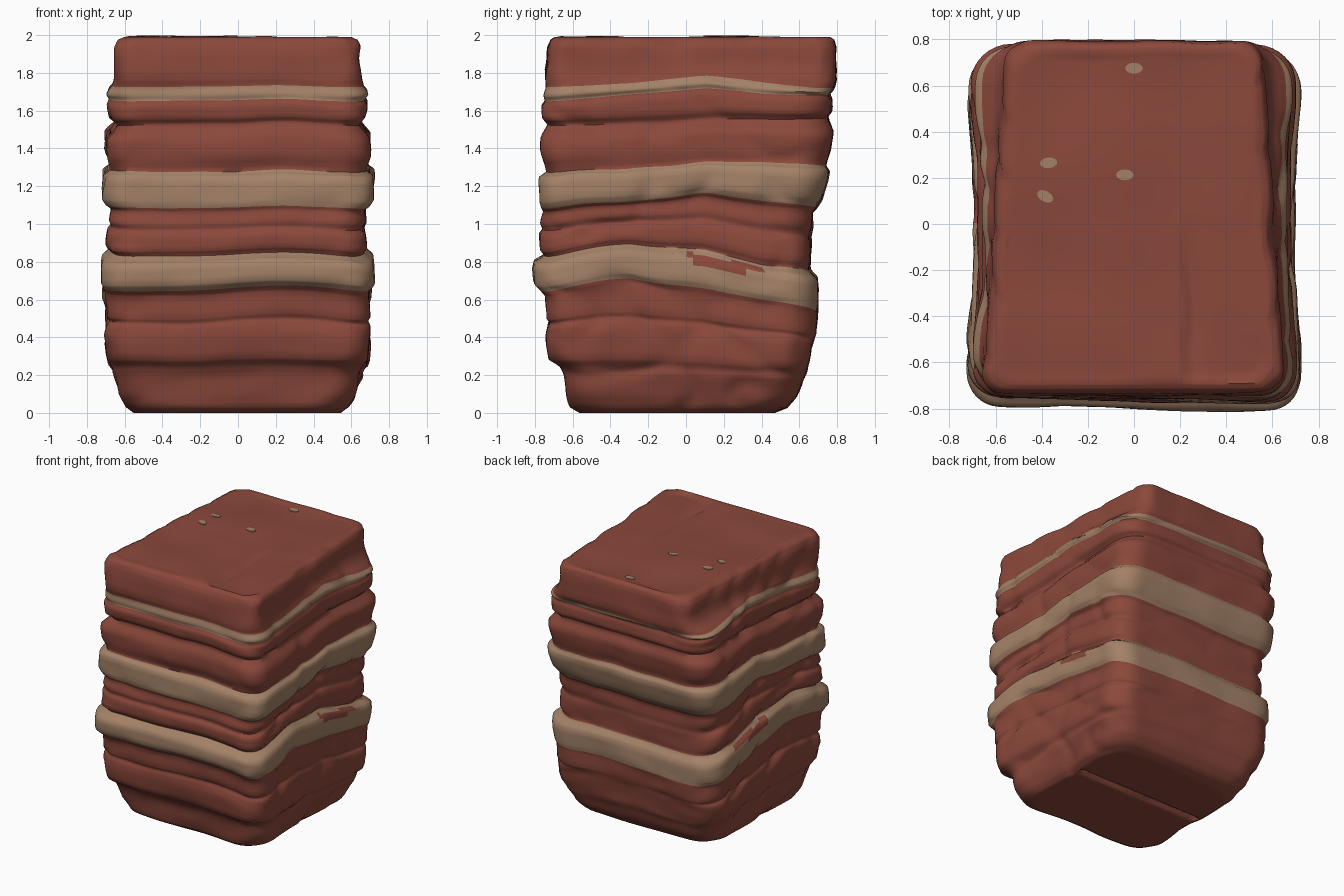
import bpy, bmesh, math
from mathutils import Vector, noise

if "Cube" in bpy.data.objects:
    bpy.data.objects.remove(bpy.data.objects["Cube"])


def material(name, rgb):
    m = bpy.data.materials.new(name)
    m.diffuse_color = (*rgb, 1)
    m.use_nodes = True
    m.node_tree.nodes["Principled BSDF"].inputs["Base Color"].default_value = m.diffuse_color
    return m


RED = material("red clay", (0.258, 0.065, 0.044))
TAN = material("tan sandstone", (0.37, 0.222, 0.137))

# Profile rows: nominal height, half width, front y, back y
PROFILE = [
    (0.0, .56, -.55, .46), (.03, .60, -.60, .53), (.10, .635, -.62, .585), (.20, .66, -.635, .62),
    (.24, .665, -.66, .635), (.28, .695, -.715, .645), (.40, .71, -.735, .66), (.45, .70, -.73, .675),
    (.475, .685, -.72, .68), (.50, .70, -.735, .685), (.62, .70, -.735, .69), (.65, .71, -.765, .695),
    (.68, .725, -.80, .70), (.79, .72, -.80, .70), (.83, .665, -.735, .655), (.86, .69, -.765, .66),
    (.94, .685, -.765, .665), (.965, .665, -.745, .66), (1.0, .685, -.76, .67), (1.06, .675, -.745, .67),
    (1.08, .70, -.755, .69), (1.12, .72, -.765, .72), (1.25, .72, -.765, .765), (1.28, .68, -.725, .74),
    (1.36, .705, -.755, .765), (1.46, .705, -.76, .78), (1.53, .645, -.715, .74), (1.56, .685, -.75, .77),
    (1.62, .685, -.755, .77), (1.645, .67, -.735, .76), (1.68, .69, -.745, .775), (1.73, .665, -.735, .785),
    (1.77, .66, -.745, .80), (1.93, .66, -.735, .80), (1.975, .64, -.715, .785), (1.99, .61, -.69, .76),
]
# How bedding planes rise and fall from front to back
BED_Y = (-.75, -.3, .1, .4, .7)
BEDS = [
    (0, 0, 0, 0, 0, 0), (.2, .2, .2, .19, .18, .17), (.65, .65, .71, .66, .60, .55),
    (.83, .83, .895, .86, .78, .755), (1.08, 1.085, 1.12, 1.16, 1.12, 1.085),
    (1.28, 1.275, 1.295, 1.325, 1.33, 1.31), (1.53, 1.525, 1.53, 1.55, 1.56, 1.56),
    (1.645, 1.65, 1.685, 1.715, 1.695, 1.685), (1.73, 1.725, 1.745, 1.785, 1.755, 1.72),
    (1.93, 1.93, 1.93, 1.93, 1.93, 1.93), (2, 2, 2, 2, 2, 2),
]
TAN_BANDS = ((.65, .83), (1.08, 1.28), (1.645, 1.73))


def lerp_table(keys, vals, t):
    t = min(max(t, keys[0]), keys[-1])
    for i in range(len(keys) - 1):
        if t <= keys[i + 1]:
            f = (t - keys[i]) / (keys[i + 1] - keys[i])
            return vals[i] + (vals[i + 1] - vals[i]) * f
    return vals[-1]


def bed_height(z, x, y):
    h = lerp_table([b[0] for b in BEDS], [lerp_table(BED_Y, b[1:], y) for b in BEDS], z)
    fade = max(0, min(1, z / .5, (1.93 - z) / .5))
    if y < -.4:                                   # gentle hump on the front face
        h += fade * .022 * math.exp(-((x - .2) / .25) ** 2) * min(1, (-.4 - y) / .2)
    return h + fade * .018 * noise.noise((x * 3, y * 3.5, z * 1.5 + 4))


def rounded_ring(hw, y0, y1, rf, rb, straight=34, arc=9):
    pts = []
    corners = ((hw - rf, y0 + rf, -90, rf), (hw - rb, y1 - rb, 0, rb),
               (-hw + rb, y1 - rb, 90, rb), (-hw + rf, y0 + rf, 180, rf))
    for i, (cx, cy, a0, r) in enumerate(corners):
        for k in range(arc):
            a = math.radians(a0 + 90 * k / (arc - 1))
            pts.append(Vector((cx + r * math.cos(a), cy + r * math.sin(a), 0)))
        nx, ny, na, nr = corners[(i + 1) % 4]
        end = Vector((nx + nr * math.cos(math.radians(na)), ny + nr * math.sin(math.radians(na)), 0))
        start = pts[-1].copy()
        pts += [start.lerp(end, k / straight) for k in range(1, straight)]
    return pts


def top_height(x, y):
    z = 1.987 + .022 * noise.noise((x * 2.5, y * 2.5, 7))
    cx = .25 + .03 * noise.noise((y * 4, 2, 2))
    depth = min(1, max(0, (.05 - y) / .3))        # fissure fading towards the middle
    z -= depth * .022 * math.exp(-((x - cx) / .03) ** 2)
    z -= depth * .008 * min(1, max(0, (x - cx) / .05))
    return min(z, 2.0)


def bottom_height(x, y):
    return .035 * math.exp(-((y - .03) / .02) ** 2)


# Rock block: stacked rings, weathered by stretched noise
bm = bmesh.new()
rows, heights = [], []
STEPS = 3
fine = []
for a, b in zip(PROFILE, PROFILE[1:]):
    for s in range(STEPS):
        f = s / STEPS
        fine.append([p + (q - p) * f for p, q in zip(a, b)])
fine.append(list(PROFILE[-1]))

for z, hw, y0, y1 in fine:
    low = max(0, 1 - z / .4)
    slab = min(1, max(0, (z - 1.72) / .1))
    ring = []
    for p in rounded_ring(hw, y0, y1, .135 + .05 * low - .04 * slab, .17 + .03 * low - .06 * slab):
        x, y = p.x, p.y
        x *= 1 - slab * .15 * (y + .7) / 1.5      # top slab narrows to the back
        x *= 1 - (1 - slab) * .035 * max(0, 1 - (y / .5) ** 2)  # hollow sides
        if y < -.4:                               # front face slightly skewed
            y -= (1 - slab) * .022 * x * min(1, (-.4 - y) / .2)
        h = bed_height(z, x, y)
        out = Vector((p.x / hw, (p.y - (y0 + y1) / 2) / ((y1 - y0) / 2), 0))
        out = Vector((out.x ** 7, out.y ** 7, 0))
        if out.length > 0:
            out.normalize()
        side = abs(out.x)
        d = .010 * noise.noise((x * 2.5, y * 2.5, z * 3))
        d += .010 * noise.noise((x * 3, y * 3, z * 12))
        ridge = 1 - abs(noise.noise((x * 2 + 9, y * 2.6, h * 4 + y * 2)))
        d -= (.004 + .018 * side) * max(0, ridge - .85) / .15
        ring.append(bm.verts.new((x + out.x * d, y + out.y * d, max(0, h))))
    rows.append(ring)
    heights.append(z)
n = len(rows[0])


def bridge(a, b, mat):
    for i in range(n):
        f = bm.faces.new((a[i], a[(i + 1) % n], b[(i + 1) % n], b[i]))
        f.material_index = mat
        c = f.calc_center_median()
        # Red seam breaking the lowest tan band on both sides
        if abs(c.x) > .6 and 0 < c.y < .42 and abs(c.z - .83 + .2 * c.y) < .022:
            f.material_index = 0


for k in range(len(rows) - 1):
    mid = (heights[k] + heights[k + 1]) / 2
    bridge(rows[k], rows[k + 1], int(any(lo < mid < hi for lo, hi in TAN_BANDS)))


# Caps: shrinking rings draped over the top and bottom surfaces
def cap(edge, height):
    c = sum((v.co for v in edge), Vector()) / n
    prev = edge
    for s in [.96] + [.92 - .04 * i for i in range(23)]:
        ring = []
        for v in edge:
            x, y = c.x + (v.co.x - c.x) * s, c.y + (v.co.y - c.y) * s
            ring.append(bm.verts.new((x, y, height(x, y))))
        bridge(prev, ring, 0)
        prev = ring
    bm.faces.new(prev)


# Soften the weathered sides before closing them
side_verts = [v for r in rows[1:-1] for v in r]
for _ in range(2):
    bmesh.ops.smooth_vert(bm, verts=side_verts, factor=.4, use_axis_x=True, use_axis_y=True)
cap(rows[-1], top_height)
cap(rows[0], bottom_height)
bmesh.ops.recalc_face_normals(bm, faces=bm.faces)
mesh = bpy.data.meshes.new("layered_rock")
bm.to_mesh(mesh)
bm.free()
rock = bpy.data.objects.new("layered_rock", mesh)
bpy.context.collection.objects.link(rock)
mesh.materials.append(RED)
mesh.materials.append(TAN)
bpy.context.view_layer.objects.active = rock
rock.select_set(True)
bpy.ops.object.shade_smooth_by_angle(angle=math.radians(60))

# Small tan patches showing through the top
for x, y, rot in ((0, .675, 0), (-.37, .265, .1), (-.04, .213, 0), (-.385, .12, -.5)):
    bpy.ops.mesh.primitive_cylinder_add(vertices=12, radius=.038, depth=.008,
                                        location=(x, y, top_height(x, y)), rotation=(0, 0, rot))
    patch = bpy.context.object
    patch.name = "tan_patch"
    patch.scale = (1, .62, 1)
    patch.data.materials.append(TAN)
